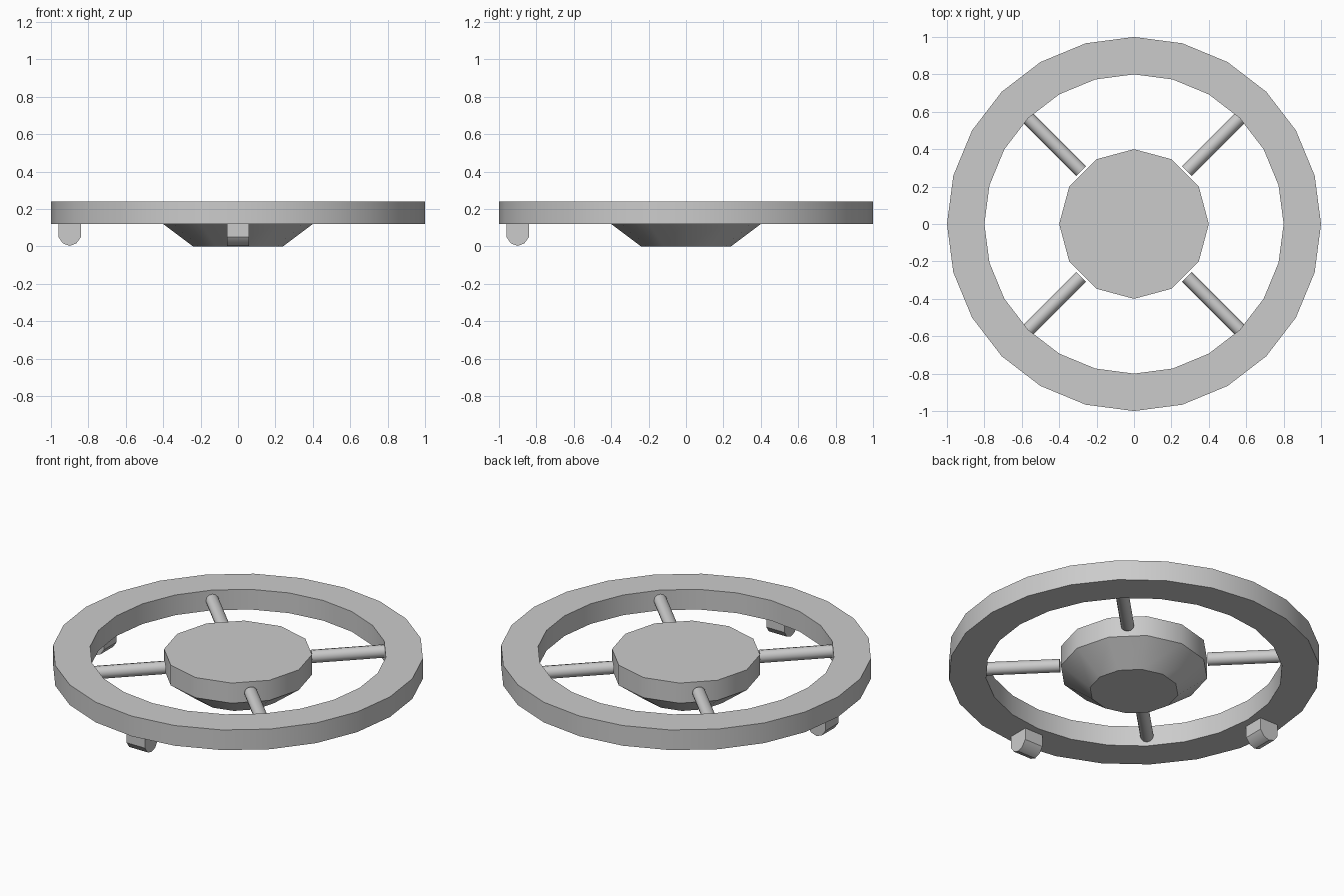
import bpy
import math
from mathutils import Matrix

cube = bpy.data.objects.get("Cube")
if cube:
    bpy.data.objects.remove(cube, do_unlink=True)

grey = bpy.data.materials.new("light grey")
grey.use_nodes = True
COLOUR = (0.6, 0.6, 0.6, 1)
grey.diffuse_color = COLOUR
grey.node_tree.nodes["Principled BSDF"].inputs["Base Color"].default_value = COLOUR


def finish(name, verts, faces, matrix=Matrix()):
    """Make a mesh object with smooth curved sides and sharp edges."""
    mesh = bpy.data.meshes.new(name)
    mesh.from_pydata(verts, [], faces)
    mesh.transform(matrix)
    mesh.materials.append(grey)
    obj = bpy.data.objects.new(name, mesh)
    bpy.context.collection.objects.link(obj)
    bpy.ops.object.select_all(action='DESELECT')
    obj.select_set(True)
    bpy.context.view_layer.objects.active = obj
    bpy.ops.object.shade_smooth_by_angle(angle=math.radians(35))
    return obj


def turned(name, profile, sides, closed=False, matrix=Matrix()):
    """Turn (radius, z) points, listed upward on the outside, about z."""
    verts = [(r * math.cos(math.tau * i / sides), r * math.sin(math.tau * i / sides), z)
             for r, z in profile for i in range(sides)]
    rows = len(profile)
    faces = []
    for j in range(rows if closed else rows - 1):
        low, high = j * sides, (j + 1) % rows * sides
        for i in range(sides):
            k = (i + 1) % sides
            faces.append((low + i, low + k, high + k, high + i))
    if not closed:
        faces.append(tuple(reversed(range(sides))))
        faces.append(tuple(range((rows - 1) * sides, rows * sides)))
    return finish(name, verts, faces, matrix)


# Outer rim and tapered hub
turned("rim", [(1, 0.12), (1, 0.24), (0.8, 0.24), (0.8, 0.12)], 24, closed=True)
turned("hub", [(0.24, 0), (0.4, 0.12), (0.4, 0.24)], 12)

# Four diagonal spokes
for i, place in enumerate(("back_left", "back_right", "front_right", "front_left")):
    turn = Matrix.Rotation(math.radians(45 + 90 * i), 4, 'Z')
    lay_flat = Matrix.Translation((0, 0, 0.18)) @ Matrix.Rotation(math.pi / 2, 4, 'Y')
    turned("spoke_" + place, [(0.036, 0.4), (0.036, 0.8)], 12, matrix=turn @ lay_flat)

# Two round-bottomed feet under the rim, lying along it
foot = [(-0.06, 0.125), (-0.06, 0.05), (-0.036, 0.016), (0, 0.003),
        (0.036, 0.016), (0.06, 0.05), (0.06, 0.125)]
n = len(foot)
verts = [(x, y - 0.9, z) for x in (-0.06, 0.06) for y, z in foot]
faces = [tuple(reversed(range(n))), tuple(range(n, 2 * n))]
faces += [(i, (i + 1) % n, (i + 1) % n + n, i + n) for i in range(n)]
for name, angle in (("front_foot", 0), ("right_foot", -90)):
    finish(name, verts, faces, Matrix.Rotation(math.radians(angle), 4, 'Z'))
